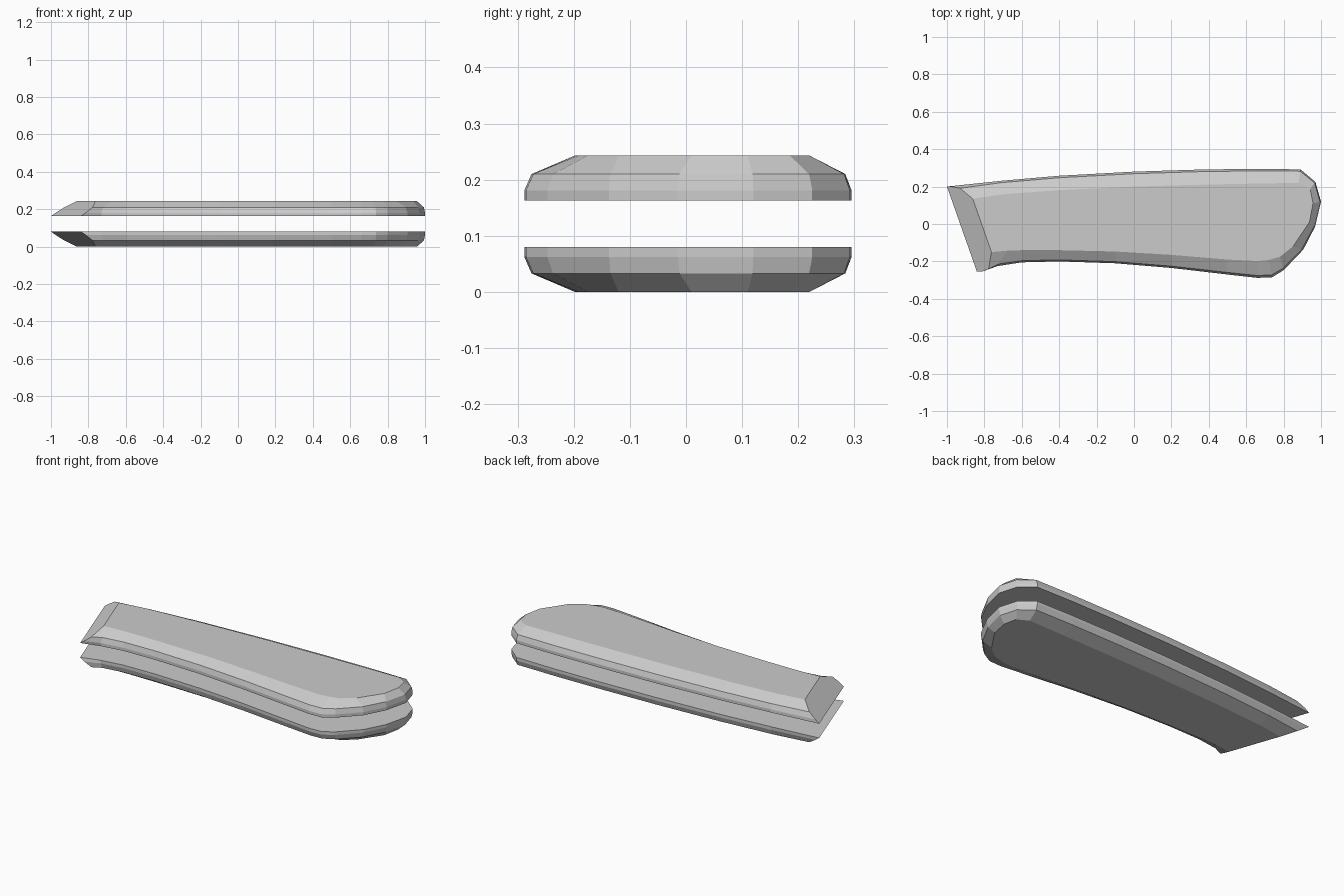
import bpy
import bmesh

if "Cube" in bpy.data.objects:
    bpy.data.objects.remove(bpy.data.objects["Cube"])

# Widest outline of one handle slab, from back left corner round to front left corner
OUTLINE = [(-1.0, .20), (-.71, .231), (-.40, .258), (0, .28), (.35, .291), (.65, .295), (.89, .292),
           (.97, .225), (1.0, .12), (.968, -.015), (.905, -.137), (.80, -.247), (.738, -.285),
           (.66, -.288), (.50, -.27), (.20, -.235), (-.10, -.21), (-.40, -.20), (-.60, -.205),
           (-.73, -.225), (-.84, -.255)]
# Matching points of the smaller flat face
FLAT = [(-.88, .135), (-.71, .158), (-.40, .181), (0, .20), (.35, .21), (.65, .216), (.88, .22),
        (.942, .185), (.957, .11), (.938, .01), (.85, -.12), (.78, -.175), (.72, -.192),
        (.66, -.198), (.50, -.19), (.20, -.165), (-.10, -.147), (-.40, -.14), (-.60, -.14),
        (-.68, -.143), (-.745, -.15)]
# Rings: height above the inner face, and share of the inset
RINGS = [(0, 0), (.018, 0), (.047, .14), (.08, 1)]
MIDDLE = .1215   # height of the plane between both slabs
HALF_GAP = .0415

scale_grey = bpy.data.materials.new("handle_grey")
scale_grey.diffuse_color = (.6, .6, .6, 1)
scale_grey.use_nodes = True
scale_grey.node_tree.nodes["Principled BSDF"].inputs["Base Color"].default_value = scale_grey.diffuse_color


def ring_points(height, share):
    pts = [((1 - share) * a[0] + share * b[0], (1 - share) * a[1] + share * b[1])
           for a, b in zip(OUTLINE, FLAT)]
    # The left end is one slanted plane
    for i in (0, -1):
        y = pts[i][1]
        pts[i] = (-1 + (.20 - y) * .16 / .455 + .115 * height / .08, y)
    return pts


def handle_slab(name, side):
    bm = bmesh.new()
    rings = []
    for height, share in RINGS:
        z = MIDDLE + side * (HALF_GAP + height)
        rings.append([bm.verts.new((x, y, z)) for x, y in ring_points(height, share)])
    n = len(OUTLINE)
    for low, high in zip(rings, rings[1:]):
        for i in range(n - 1):
            j = i + 1
            bm.faces.new((low[i], low[j], high[j], high[i]))
    # Slanted end, inner face and outer flat face
    bm.faces.new([r[0] for r in rings] + [r[-1] for r in reversed(rings)])
    bm.faces.new(rings[0])
    bm.faces.new(rings[-1])
    bmesh.ops.recalc_face_normals(bm, faces=bm.faces)
    mesh = bpy.data.meshes.new(name)
    bm.to_mesh(mesh)
    bm.free()
    mesh.materials.append(scale_grey)
    bpy.context.collection.objects.link(bpy.data.objects.new(name, mesh))


handle_slab("upper_handle_scale", 1)
handle_slab("lower_handle_scale", -1)
